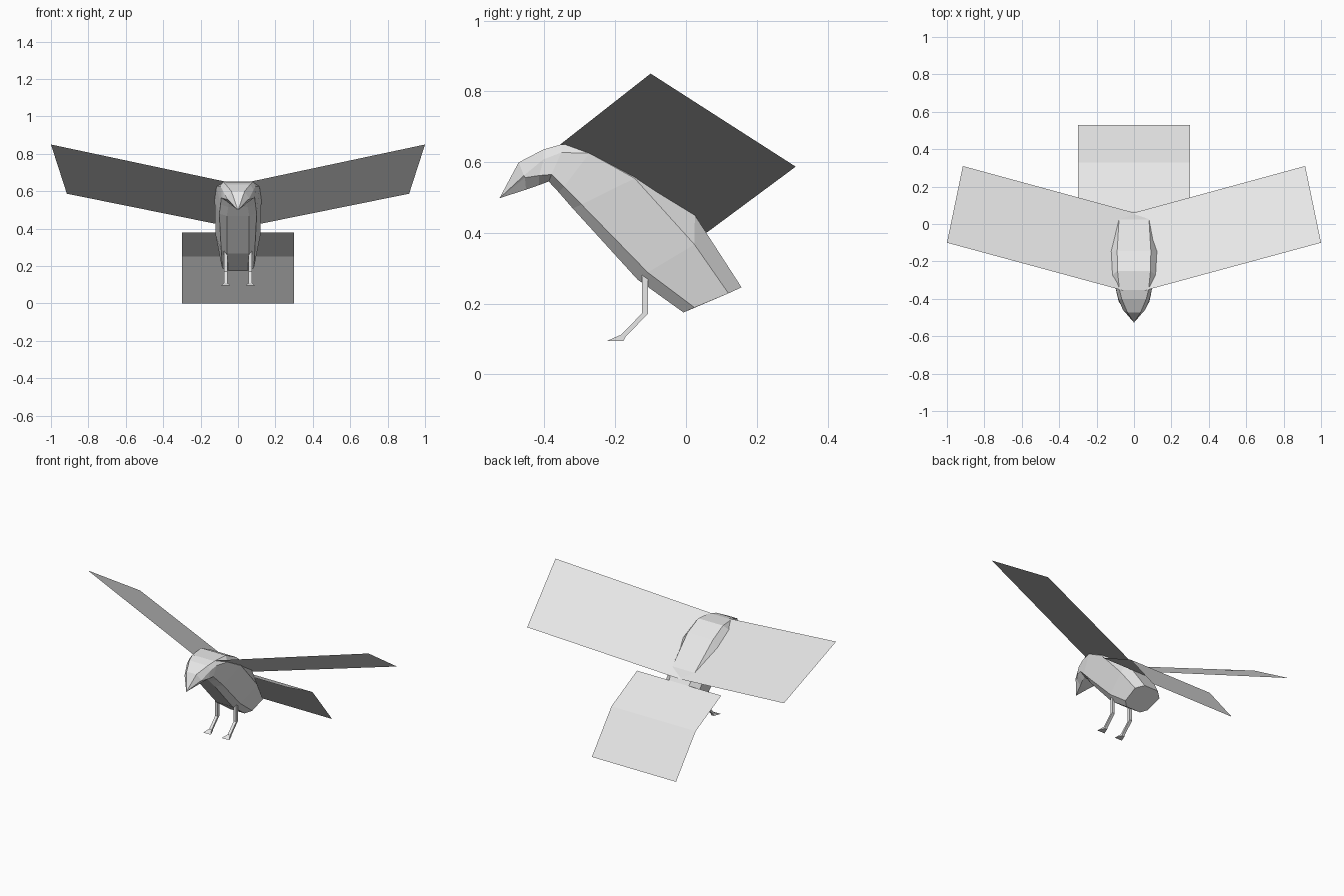
import bpy, bmesh
from mathutils import Vector

if "Cube" in bpy.data.objects:
    bpy.data.objects.remove(bpy.data.objects["Cube"])

grey = bpy.data.materials.new("light grey")
grey.diffuse_color = (0.8, 0.8, 0.8, 1)
grey.use_nodes = True
grey.node_tree.nodes["Principled BSDF"].inputs["Base Color"].default_value = grey.diffuse_color


def finish(name, bm, closed=True):
    if closed:
        bmesh.ops.remove_doubles(bm, verts=bm.verts, dist=0.0005)
        bmesh.ops.recalc_face_normals(bm, faces=bm.faces)
    mesh = bpy.data.meshes.new(name)
    bm.to_mesh(mesh)
    bm.free()
    mesh.materials.append(grey)
    ob = bpy.data.objects.new(name, mesh)
    bpy.context.collection.objects.link(ob)
    return ob


def loft(bm, rings):
    loops = [[bm.verts.new(p) for p in r] for r in rings]
    n = len(loops[0])
    for a, b in zip(loops, loops[1:]):
        for i in range(n):
            j = (i + 1) % n
            bm.faces.new((a[i], a[j], b[j], b[i]))
    bm.faces.new(loops[0][::-1])
    bm.faces.new(loops[-1])


def sheet(name, faces):
    bm = bmesh.new()
    for f in faces:
        bm.faces.new([bm.verts.new(p) for p in f])
    bmesh.ops.remove_doubles(bm, verts=bm.verts, dist=0.0005)
    return finish(name, bm, closed=False)


# Body and head: eight-sided rings given as top, upper side, lower side, bottom
half_rings = [
    [(.035, -.473, .599), (.060, -.458, .562), (.055, -.455, .556), (.030, -.452, .522)],
    [(.065, -.402, .636), (.083, -.402, .608), (.082, -.415, .562), (.045, -.415, .535)],
    [(.078, -.352, .650), (.095, -.352, .627), (.090, -.380, .565), (.050, -.388, .545)],
    [(.088, -.250, .652), (.115, -.273, .625), (.093, -.345, .530), (.052, -.360, .515)],
    [(.090, -.145, .600), (.125, -.145, .554), (.100, -.295, .480), (.060, -.320, .469)],
    [(.080, .025, .450), (.120, .024, .367), (.090, -.108, .288), (.058, -.137, .268)],
    [(.050, .157, .246), (.093, .120, .229), (.085, .024, .189), (.052, -.007, .175)],
]
bm = bmesh.new()
rings = [h + [(-x, y, z) for x, y, z in reversed(h)] for h in half_rings]
loft(bm, rings)
# Beak: the front ring is drawn to a point
front = min(bm.faces, key=lambda f: f.calc_center_median().y)
bmesh.ops.poke(bm, faces=[front])
min(bm.verts, key=lambda v: v.co.y if len(v.link_edges) == 8 else 9).co = (0, -.527, .498)
finish("body", bm)

# Tail: a bent flat sheet
prof = [(.07, .38), (.33, .25), (.53, 0)]
sheet("tail", [[(-.3, *a), (.3, *a), (.3, *b), (-.3, *b)] for a, b in zip(prof, prof[1:])])

wing = [(.06, -.355, .65), (1, -.10, .85), (.915, .31, .587), (-.02, .055, .398)]
leg_path = [(-.116, .285), (-.116, .172), (-.180, .106)]
for s, side in ((1, "right"), (-1, "left")):
    # Wing: one flat sheet
    pts = [(s * x, y, z) for x, y, z in wing]
    sheet(side + "_wing", [pts if s > 0 else pts[::-1]])

    # Leg: square tube with a bent knee
    w, cx = .009, s * .066
    bm = bmesh.new()
    loft(bm, [[(cx - w, y - w, z), (cx + w, y - w, z), (cx + w, y + w, z), (cx - w, y + w, z)]
              for y, z in leg_path])
    finish(side + "_leg", bm)

    # Foot: flat wedge that widens to the front
    bm = bmesh.new()
    base = [(cx - w, -.176, .095), (cx + w, -.176, .095), (cx + .027, -.222, .095), (cx - .027, -.222, .095)]
    top = [(cx - w, -.171, .106), (cx + w, -.171, .106), (cx + w, -.189, .110), (cx - w, -.189, .110)]
    loft(bm, [base, top])
    finish(side + "_foot", bm)
